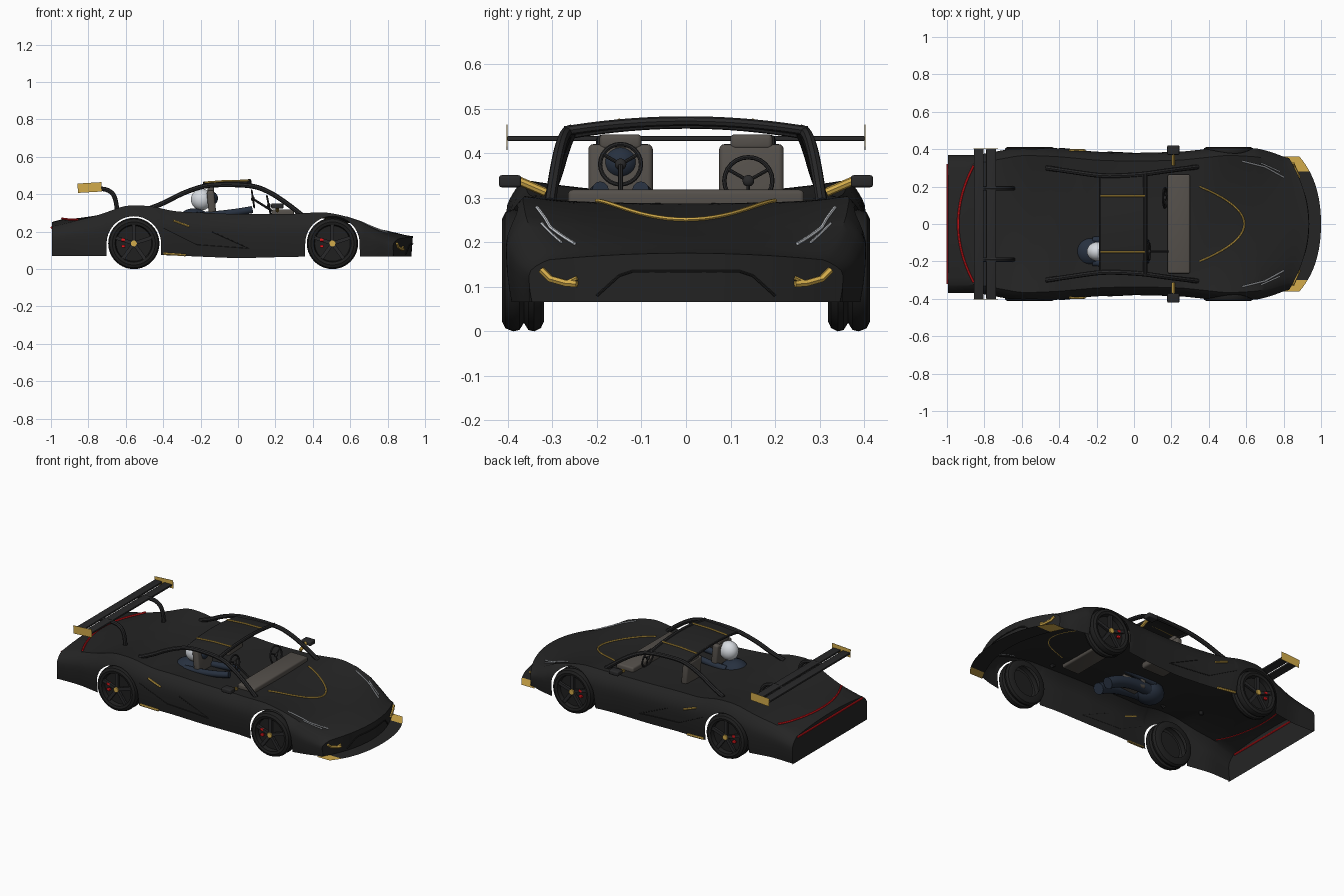
import bpy, bmesh, math
from mathutils import Vector, Matrix
from mathutils.bvhtree import BVHTree

if "Cube" in bpy.data.objects:
    bpy.data.objects.remove(bpy.data.objects["Cube"])


def material(name, r, g, b):
    m = bpy.data.materials.new(name)
    m.use_nodes = True
    m.diffuse_color = (r, g, b, 1)
    m.node_tree.nodes["Principled BSDF"].inputs["Base Color"].default_value = (r, g, b, 1)
    return m


BLACK = material("body black", .018, .018, .018)
TRIM = material("trim black", .022, .022, .023)
TYRE = material("tyre black", .014, .014, .014)
GOLD = material("gold", .65, .41, .07)
RED = material("red", .85, .01, .014)
WHITE = material("white", .68, .71, .75)
NAVY = material("navy cloth", .02, .03, .05)
SEAT = material("seat grey brown", .09, .08, .07)


def finish(name, bm, *mats):
    me = bpy.data.meshes.new(name)
    bmesh.ops.recalc_face_normals(bm, faces=bm.faces)
    bm.to_mesh(me)
    bm.free()
    return place(name, me, *mats)


def place(name, me, *mats):
    ob = bpy.data.objects.new(name, me)
    bpy.context.collection.objects.link(ob)
    slots = [p.material_index for p in me.polygons]
    me.materials.clear()
    for m in mats:
        me.materials.append(m)
    me.polygons.foreach_set("material_index", slots)
    bpy.ops.object.select_all(action='DESELECT')
    ob.select_set(True)
    bpy.context.view_layer.objects.active = ob
    bpy.ops.object.shade_smooth_by_angle(angle=math.radians(35))
    return ob


def box(name, loc, size, mat, bevel=0, tilt=0):
    bm = bmesh.new()
    bmesh.ops.create_cube(bm, size=1)
    bmesh.ops.scale(bm, vec=size, verts=bm.verts)
    if bevel:
        bmesh.ops.bevel(bm, geom=bm.edges[:], offset=bevel, segments=3, profile=.5, affect='EDGES')
    bmesh.ops.transform(bm, matrix=Matrix.Translation(loc) @ Matrix.Rotation(tilt, 4, 'Y'), verts=bm.verts)
    return finish(name, bm, mat)


def ball(name, loc, size, mat):
    bm = bmesh.new()
    bmesh.ops.create_uvsphere(bm, u_segments=24, v_segments=16, radius=1)
    bmesh.ops.scale(bm, vec=size, verts=bm.verts)
    bmesh.ops.translate(bm, vec=loc, verts=bm.verts)
    return finish(name, bm, mat)


def tube(name, pts, r, mat, smooth=True, closed=False, sides=2):
    cu = bpy.data.curves.new(name, 'CURVE')
    cu.dimensions, cu.bevel_depth, cu.bevel_resolution = '3D', r, sides
    cu.use_fill_caps = True
    sp = cu.splines.new('NURBS' if smooth else 'POLY')
    sp.points.add(len(pts) - 1)
    for p, co in zip(sp.points, pts):
        p.co = (*co, 1)
    sp.use_cyclic_u = closed
    if smooth:
        sp.order_u, sp.use_endpoint_u = 3, True
    ob = bpy.data.objects.new(name, cu)
    me = bpy.data.meshes.new_from_object(ob)
    bpy.data.objects.remove(ob)
    return place(name, me, mat)


def curve(*pts):
    """Softened interpolation through (x, value) pairs."""
    def raw(x):
        for (a, p), (b, q) in zip(pts, pts[1:]):
            if x <= b:
                return p + (q - p) * max(0, (x - a) / (b - a))
        return pts[-1][1]
    return lambda x: sum(raw(x + d * .02) for d in range(-2, 3)) / 5


# Body shell: cross-sections lofted from tail to nose, open underneath
REAR, FRONT, AXLE, ARCH = -.995, .935, .137, .1455
AXLES = (-.557, .505)
half_width = curve((-1, .37), (-.85, .367), (-.6, .413), (-.4, .405), (-.2, .386), (0, .38),
                   (.25, .386), (.5, .413), (.65, .405), (.8, .385), (.93, .35))
shoulder = curve((-1, .225), (-.74, .29), (-.6, .342), (-.47, .338), (-.34, .308), (0, .293),
                 (.28, .294), (.46, .306), (.57, .285), (.7, .24), (.93, .157))
middle = curve((-1, .245), (-.94, .272), (-.88, .268), (-.6, .31), (-.4, .31), (-.2, .284), (.2, .286),
               (.35, .288), (.59, .248), (.8, .205), (.93, .173))
sill = curve((-1, .07), (-.72, .07), (-.4, .075), (0, .058), (.3, .066), (1, .066))


def section(u):
    w, zs, zc, zb = half_width(u), shoulder(u), middle(u), sill(u)
    for c in AXLES:
        if abs(u - c) <= ARCH + 1e-5:
            zb = AXLE + math.sqrt(max(0, ARCH ** 2 - (u - c) ** 2))
    half = [((w - .045) * i / 8, zc + (zs - zc) * (i / 8) ** 2) for i in range(9)]
    zm = .6 * zs + .03
    for k in range(1, 9):
        z = zs + (zb - zs) * (k / 8) ** 1.4
        up, down = max(0, (z - zm) / (zs - zm)), max(0, (zm - z) / zm)
        half.append((w - .045 * up ** 2 - .03 * down ** 2, z))
    sweep = .85 * max(0, (u - .66) / (FRONT - .66))
    row = [(-y, z) for y, z in reversed(half[1:])] + half
    return [Vector((u - sweep * y * y, y, z)) for y, z in row]


stations = [REAR + (FRONT - REAR) * i / 70 for i in range(71)]
stations = [u for u in stations if all(abs(u - c) > ARCH + .004 for c in AXLES)]
for c in AXLES:
    stations += [c + ARCH * math.cos(math.pi * k / 28) for k in range(29)] + [c - ARCH - .001, c + ARCH + .001]
rows = [section(u) for u in sorted(stations)]
rows.insert(0, [Vector((p.x, p.y, sill(REAR))) for p in rows[0]])
rows.append([Vector((p.x - .008, p.y, sill(FRONT))) for p in rows[-1]])
bm = bmesh.new()
grid = [[bm.verts.new(p) for p in row] for row in rows]
for a, b in zip(grid, grid[1:]):
    for i in range(len(a) - 1):
        bm.faces.new((a[i], b[i], b[i + 1], a[i + 1]))
surface = BVHTree.FromBMesh(bm)
finish("body_shell", bm, BLACK)


def paint(name, pts, axis, r, mat, side=1):
    """Thin line laid on the body; pts are the two coordinates other than axis."""
    out = []
    ray = Vector((0, 0, 0))
    ray[axis] = -side
    for (a, b), (c, d) in zip(pts, pts[1:]):
        for k in range(9):
            p = [a + (c - a) * k / 8, b + (d - b) * k / 8]
            p.insert(axis, 2 * side)
            hit = surface.ray_cast(Vector(p), ray)[0]
            if hit and (not out or (hit - out[-1]).length > .002):
                out.append(hit)
    tube(name, [h - ray * r * .7 for h in out], r, mat, smooth=False, sides=1)


# Lines and lights on the body
ys = [i / 50 for i in range(-10, 11)]
paint("hood_line", [(.59 - 6 * y * y, y) for y in ys], 2, .005, GOLD)
paint("tail_arc", [(-.94 + .85 * y * y, y) for y in (i / 32 for i in range(-10, 11))], 2, .006, RED)
tube("tail_light_bar", [(-.996, -.32, .222), (-.996, .32, .222)], .0065, RED, False)
paint("grille_outline", [(-.2, .08), (-.15, .125), (-.12, .135), (.12, .135), (.15, .125), (.2, .08)], 0, .003, TYRE)
for s, tag in ((1, "left"), (-1, "right")):
    paint(tag + "_headlight_upper", [(.58, s * .335), (.7, s * .305), (.8, s * .25)], 2, .004, WHITE)
    paint(tag + "_headlight_lower", [(.68, s * .325), (.78, s * .28)], 2, .003, WHITE)
    paint(tag + "_front_light", [(s * .325, .138), (s * .305, .118), (s * .27, .108), (s * .245, .106)], 0, .008, GOLD)
    paint(tag + "_front_light_tip", [(s * .27, .108), (s * .245, .12)], 0, .005, GOLD)
    paint(tag + "_side_mark", [(-.345, .26), (-.26, .228)], 1, .006, GOLD, s)
    paint(tag + "_sill_mark", [(-.4, .083), (-.28, .074)], 1, .007, GOLD, s)
    paint(tag + "_door_line", [(-.4, .22), (-.22, .13), (.06, .11), (-.14, .2)], 1, .002, TYRE, s)

# Front splitter with gold tips
bm = bmesh.new()
edge = []
for i in range(-18, 19):
    y = i / 50
    edge.append([bm.verts.new((x, y, .062)) for x in (.9 - .8 * y * y, 1 - .6 * y * y - 2.2 * y ** 4)])
for a, b in zip(edge, edge[1:]):
    bm.faces.new((a[0], a[1], b[1], b[0]))
bmesh.ops.solidify(bm, geom=bm.faces[:], thickness=.007)
for f in bm.faces:
    f.material_index = int(abs(f.calc_center_median().y) > .29)
finish("front_splitter", bm, BLACK, GOLD)


# Wheels: turned tyre and rim, five spokes, gold hub, red brake parts
def wheel(name, x, s):
    prof = [(-.047, .09), (-.047, .115), (-.04, .13), (-.025, .137), (-.012, .134), (-.002, .118), (.008, .134),
            (.022, .137), (.04, .13), (.047, .115), (.043, .1), (.018, .095), (.018, .001)]
    bm = bmesh.new()
    vs = [bm.verts.new((0, y, r)) for y, r in prof]
    es = [bm.edges.new(p) for p in zip(vs, vs[1:])]
    bmesh.ops.spin(bm, geom=vs + es, axis=(0, 1, 0), cent=(0, 0, 0), angle=math.tau, steps=40)
    bmesh.ops.remove_doubles(bm, verts=bm.verts, dist=1e-4)
    bmesh.ops.transform(bm, matrix=Matrix.Translation((x, s * .366, AXLE)) @ Matrix.Diagonal((1, s, 1, 1)), verts=bm.verts)
    finish(name + "_tyre", bm, TYRE)
    bm = bmesh.new()
    for k in range(5):
        turn = Matrix.Rotation(math.tau * k / 5, 4, 'Y')
        m = Matrix.Translation((x, s * .398, AXLE)) @ turn @ Matrix.Translation((0, 0, .052))
        bmesh.ops.create_cube(bm, size=1, matrix=m @ Matrix.Diagonal((.019, .014, .096, 1)))
    finish(name + "_spokes", bm, TRIM)
    bm = bmesh.new()
    bmesh.ops.create_cone(bm, cap_ends=True, segments=16, radius1=.016, radius2=.016, depth=.022,
                          matrix=Matrix.Translation((x, s * .402, AXLE)) @ Matrix.Rotation(math.pi / 2, 4, 'X'))
    finish(name + "_hub", bm, GOLD)
    for k in (-1, 1):
        box(name + "_brake", (x - .057, s * .4, AXLE + .002 + k * .017), (.02, .016, .015), RED, .003)


for s, tag in ((1, "left"), (-1, "right")):
    wheel("rear_" + tag, AXLES[0], s)
    wheel("front_" + tag, AXLES[1], s)
    # Cabin rails, mirrors and wing struts
    tube(tag + "_roof_rail", [(.34, s * .305, .29), (.24, s * .293, .37), (.13, s * .278, .432), (.05, s * .266, .449),
                              (-.08, s * .258, .452), (-.18, s * .258, .447), (-.3, s * .275, .405),
                              (-.4, s * .29, .35), (-.47, s * .3, .325)], .013, TRIM)
    box(tag + "_mirror", (.21, s * .395, .337), (.065, .05, .027), TRIM, .006)
    tube(tag + "_mirror_stalk", [(.21, s * .315, .312), (.21, s * .38, .34)], .01, GOLD, False)
    tube(tag + "_wing_strut", [(-.82, s * .19, .425), (-.76, s * .19, .432), (-.69, s * .19, .425),
                               (-.65, s * .19, .38), (-.645, s * .19, .29)], .012, TRIM)
    box(tag + "_wing_end_plate", (-.793, s * .402, .436), (.128, .0015, .05), GOLD, 0, -.06)
    tube(tag + "_roof_line", [(.06, s * .15, .473), (-.06, s * .15, .472), (-.18, s * .15, .463)], .005, GOLD, False)
for x in (-.83, -.764):
    box("wing_blade", (x, 0, .433), (.052, .802, .011), TRIM, .002)

# Roof panel and cross bars
bm = bmesh.new()
roof = [[bm.verts.new((x, y, z - .35 * y * y)) for y in (w * k / 8 for k in range(-8, 9))]
        for x, w, z in ((.05, .275, .475), (-.06, .262, .476), (-.18, .255, .467))]
for a, b in zip(roof, roof[1:]):
    for i in range(16):
        bm.faces.new((a[i], a[i + 1], b[i + 1], b[i]))
bmesh.ops.solidify(bm, geom=bm.faces[:], thickness=.006)
finish("roof_panel", bm, BLACK)
bar = [i * .034 for i in range(-8, 9)]
tube("front_roof_bar", [(.06, y, .472 - .3 * y * y) for y in bar], .011, TRIM)
tube("rear_roof_bar", [(-.18, y * .94, .462 - .3 * y * y) for y in bar], .007, TRIM)

# Interior: dashboard, two seats and two steering wheels
box("dashboard", (.24, 0, .295), (.12, .53, .046), SEAT, .01)
for s, tag in ((1, "left"), (-1, "right")):
    box(tag + "_seat_back", (-.14, s * .147, .335), (.04, .145, .17), SEAT, .012, -.1)
    box(tag + "_headrest", (-.145, s * .147, .425), (.035, .095, .035), SEAT, .01)
    box(tag + "_seat_cushion", (-.07, s * .147, .245), (.16, .145, .04), SEAT, .012)


def steering(name, loc, r, tilt):
    m = Matrix.Translation(loc) @ Matrix.Rotation(tilt, 4, 'Y')
    ring = [m @ Vector((0, r * math.cos(a), r * math.sin(a))) for a in (math.tau * k / 24 for k in range(24))]
    tube(name + "_rim", ring, .005, TRIM, False, True)
    for k in (2, 10, 18):
        tube(name + "_spoke", [m @ Vector((0, 0, 0)), ring[k]], .004, TRIM, False)
    ball(name + "_boss", loc, (.01, .013, .013), TRIM)


steering("driver_wheel", (.08, -.147, .375), .046, -.15)
steering("second_wheel", (.165, .14, .338), .054, -.2)
tube("steering_column", [(.08, -.147, .375), (.2, -.147, .3)], .006, TRIM, False)

# Seated driver
ball("helmet", (-.195, -.147, .372), (.057, .051, .057), WHITE)
ball("visor", (-.15, -.147, .378), (.043, .043, .04), NAVY)
ball("torso", (-.235, -.147, .26), (.085, .08, .065), NAVY)
for s, tag in ((1, "left"), (-1, "right")):
    tube(tag + "_arm", [(-.22, -.147 + s * .06, .285), (-.06, -.147 + s * .07, .292), (.075, -.147 + s * .045, .318)], .019, NAVY, sides=4)
    tube(tag + "_leg", [(-.2, -.147 + s * .035, .25), (-.02, -.147 + s * .05, .255), (.1, -.147 + s * .04, .18)], .034, NAVY, sides=4)
